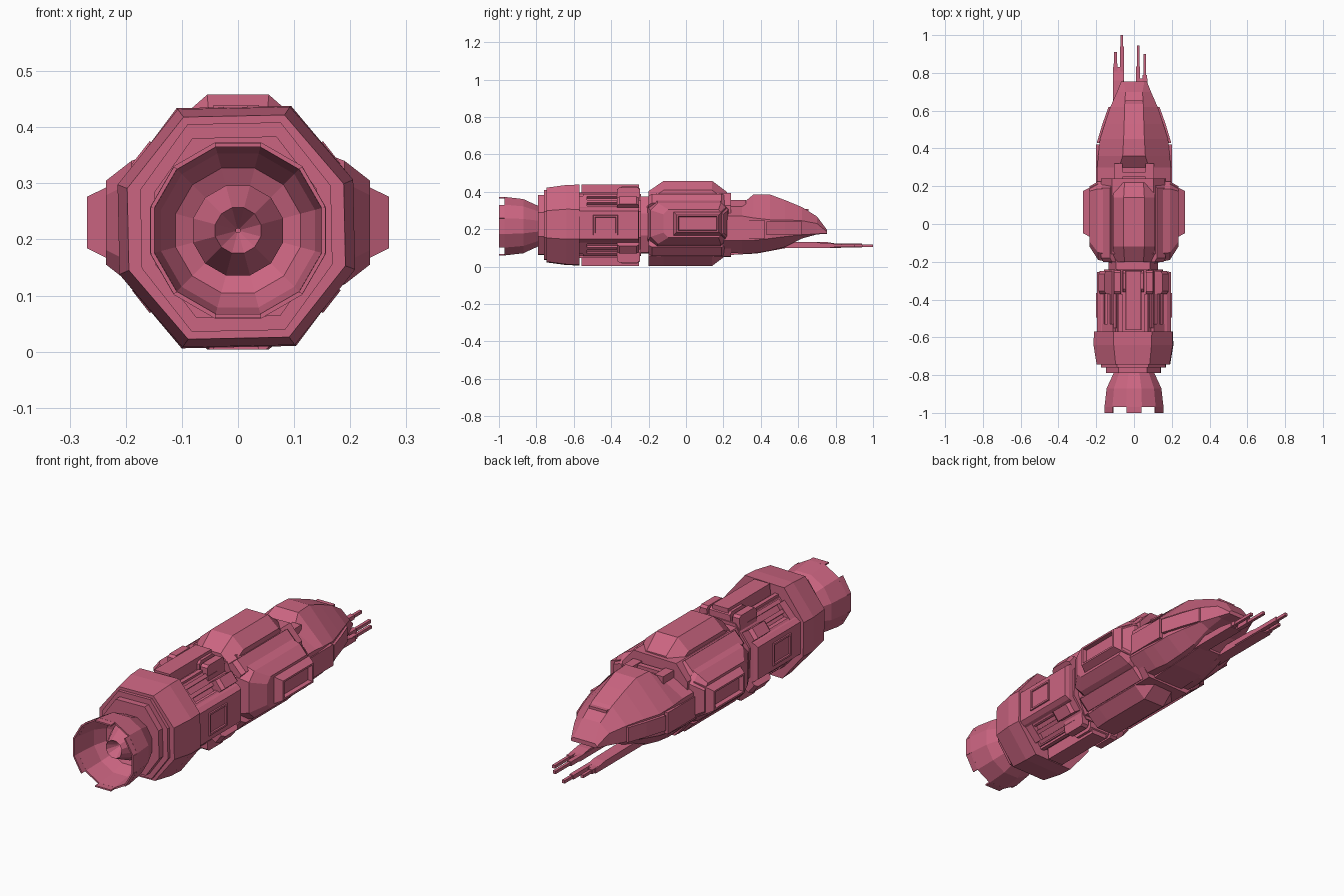
import bpy, bmesh, math

CX, CZ = -0.003, 0.222          # long axis of the hull
RED = bpy.data.materials.new("hull_red")
RED.diffuse_color = (0.6, 0.13, 0.22, 1)


def finish(name, bm):
    bmesh.ops.recalc_face_normals(bm, faces=bm.faces)
    me = bpy.data.meshes.new(name)
    bm.to_mesh(me)
    bm.free()
    me.materials.append(RED)
    ob = bpy.data.objects.new(name, me)
    bpy.context.collection.objects.link(ob)
    return ob


def loft(name, rings, closed=False, recess=None):
    """Bridge rings of 3D points; cap both ends unless closed into a loop."""
    bm = bmesh.new()
    vs = [[bm.verts.new(p) for p in r] for r in rings]
    n = len(vs[0])
    pairs = list(zip(vs, vs[1:])) + ([(vs[-1], vs[0])] if closed else [])
    for a, b in pairs:
        for i in range(n):
            j = (i + 1) % n
            bm.faces.new((a[i], a[j], b[j], b[i]))
    if not closed:
        bm.faces.new(vs[0])
        end = bm.faces.new(vs[-1])
        bmesh.ops.recalc_face_normals(bm, faces=bm.faces)
        if recess:
            bmesh.ops.inset_region(bm, faces=[end], thickness=recess[0])
            bmesh.ops.inset_region(bm, faces=[end], thickness=0.004, depth=-recess[1])
    return finish(name, bm)


def octa(y, hx, hz, tx, tz):
    pts = [(tx, -hz), (hx, -tz), (hx, tz), (tx, hz), (-tx, hz), (-hx, tz), (-hx, -tz), (-tx, -hz)]
    a = math.radians(1.2)       # the hull octagon sits slightly turned
    return [(CX + x * math.cos(a) - z * math.sin(a), y, CZ + x * math.sin(a) + z * math.cos(a)) for x, z in pts]


def lathe(name, prof, n=12):
    ang = [2 * math.pi * (i + 0.5) / n for i in range(n)]
    return loft(name, [[(r * math.cos(a), y, 0.216 + r * math.sin(a)) for a in ang] for y, r in prof], True)


def radial(name, deg, r0, r1, w, y0, y1, top=1.0, ch=0.0, off=0.0):
    """Block lying on the hull at an angle round the axis; w is its half width."""
    a = math.radians(deg)
    c, s = math.cos(a), math.sin(a)

    def ring(y, h):
        pts = [(-w, r0), (w, r0), (w * top, h), (-w * top, h)]
        return [(CX - (u + off) * s + v * c, y, CZ + (u + off) * c + v * s) for u, v in pts]
    rings = [ring(y0, r1 - ch), ring(y1, r1 - ch)]
    if ch:
        rings[1:1] = [ring(y0 + 1.3 * ch, r1), ring(y1 - 1.3 * ch, r1)]
    return loft(name, rings)


def box(name, x0, x1, y0, y1, z0, z1):
    return loft(name, [[(x0, y, z0), (x1, y, z0), (x1, y, z1), (x0, y, z1)] for y in (y0, y1)])


def mirror(ob):
    m = ob.modifiers.new("mirror", 'MIRROR')
    m.use_axis = (True, False, False)


# Engine bell with notched lip, and the inner nozzle
lathe("engine_bell", [(-0.97, 0.162), (-0.87, 0.15), (-0.79, 0.112), (-0.75, 0.10),
                      (-0.75, 0.01), (-0.79, 0.01), (-0.80, 0.083), (-0.815, 0.115), (-0.87, 0.142), (-0.97, 0.154)])
for d in (0, 30, 90, 150, 180, 210, 270, 330):
    radial("bell_tooth", d, 0.149, 0.156, 0.041, -1.0, -0.965).location = (-CX, 0, 0.216 - CZ)
lathe("inner_nozzle", [(-0.78, 0.083), (-0.83, 0.083), (-0.92, 0.042), (-0.86, 0.004), (-0.78, 0.004)])

# Stepped octagonal engine housing
loft("engine_housing", [octa(*r) for r in [
    (-0.79, 0.145, 0.16, 0.075, 0.065), (-0.76, 0.145, 0.16, 0.075, 0.065),
    (-0.76, 0.17, 0.185, 0.083, 0.07), (-0.745, 0.17, 0.185, 0.083, 0.07),
    (-0.745, 0.193, 0.198, 0.09, 0.073), (-0.64, 0.21, 0.212, 0.1, 0.08),
    (-0.57, 0.207, 0.214, 0.102, 0.08), (-0.57, 0.15, 0.15, 0.07, 0.06)]])

# Core tube through the machinery bay and the mid body
loft("core", [octa(-0.6, 0.155, 0.165, 0.08, 0.07), octa(-0.24, 0.155, 0.165, 0.08, 0.07),
              octa(-0.24, 0.13, 0.15, 0.09, 0.06), octa(-0.16, 0.13, 0.15, 0.09, 0.06),
              octa(-0.16, 0.17, 0.17, 0.11, 0.1), octa(0.24, 0.17, 0.17, 0.11, 0.1)])

# Machinery bay: top and bottom rails
for d in (90, 270):
    radial("spine_rail", d, 0.13, 0.218, 0.045, -0.56, -0.25, 0.9)
    radial("spine_clamp", d, 0.13, 0.205, 0.06, -0.36, -0.245, 0.9, 0.012)
    for o in (-0.085, 0.085):
        radial("rail_block", d, 0.12, 0.20, 0.022, -0.37, -0.245, 0.8, 0.01, o)
        radial("rail_pipe", d, 0.15, 0.175, 0.01, -0.57, -0.37, 1, 0, o * 0.8)
# Side panels with a small framed window
for s in (-1, 1):
    panel = [(0.14, -0.57, -0.25, 0.10), (0.175, -0.57, -0.25, 0.09), (0.195, -0.57, -0.255, 0.075)]
    loft("bay_side_panel", [[(s * x, a, CZ - h), (s * x, b, CZ - h), (s * x, b, CZ + h), (s * x, a, CZ + h)]
                            for x, a, b, h in panel])
    loft("bay_window", [[(s * x, a, CZ - h), (s * x, b, CZ - h), (s * x, b, CZ + h), (s * x, a, CZ + h)]
                        for x, a, b, h in [(0.18, -0.5, -0.36, 0.056), (0.201, -0.495, -0.365, 0.052)]],
         recess=(0.012, 0.008))
# Diagonal blocks and pipes
for d in (38, 142, 218, 322):
    radial("bay_block", d, 0.13, 0.216, 0.032, -0.37, -0.25, 0.8, 0.012)
    radial("bay_rear_block", d + (4 if d in (38, 218) else -4), 0.13, 0.185, 0.05, -0.57, -0.53, 0.85)
for d in (44, 136, 224, 316):
    for o in (-0.045, 0.0, 0.045):
        radial("bay_pipe", d, 0.15, 0.182, 0.009, -0.55, -0.3, 1, 0, o)
    radial("mid_body_strip", d, 0.13, 0.205, 0.045, -0.2, 0.21, 0.75, 0.015)

# Mid body: upper and lower armour slabs
for name, s, e in (("upper_slab", 1, 0.236), ("lower_slab", -1, 0.218)):
    def slab(y, w, t, h):
        return [(-w, y, CZ + s * 0.1), (w, y, CZ + s * 0.1), (w, y, CZ + s * (h - 0.05)),
                (t, y, CZ + s * h), (-t, y, CZ + s * h), (-w, y, CZ + s * (h - 0.05))]
    loft(name, [slab(-0.2, 0.105, 0.05, e - 0.055 if s > 0 else e), slab(-0.12, 0.112, 0.055, e),
                slab(0.14, 0.112, 0.055, e), slab(0.22, 0.1, 0.05, e - 0.06)])

# Side pods with recessed hatch
for s in (-1, 1):
    def pod(x, y0, y1, h):
        c = 0.35 * h
        pts = [(y0, -h + c), (y0 + c, -h), (y1 - c, -h), (y1, -h + c),
               (y1, h - c), (y1 - c, h), (y0 + c, h), (y0, h - c)]
        return [(s * x, y, 0.23 + z) for y, z in pts]
    loft("side_pod", [pod(0.10, -0.21, 0.23, 0.145), pod(0.19, -0.19, 0.225, 0.11),
                      pod(0.235, -0.12, 0.2, 0.075)])
    loft("pod_hatch", [[(s * x, a, 0.23 - h), (s * x, b, 0.23 - h), (s * x, b, 0.23 + h), (s * x, a, 0.23 + h)]
                       for x, a, b, h in [(0.19, -0.09, 0.215, 0.085), (0.269, -0.05, 0.175, 0.046)]],
         recess=(0.012, 0.02))

# Nose hull: y, bottom half width and z, side half width and z range, top half width and z
nose = [(0.20, 0.12, 0.075, 0.195, 0.14, 0.27, 0.09, 0.33), (0.30, 0.12, 0.07, 0.195, 0.14, 0.27, 0.08, 0.335),
        (0.36, 0.11, 0.07, 0.19, 0.14, 0.26, 0.06, 0.385), (0.45, 0.10, 0.085, 0.18, 0.15, 0.25, 0.055, 0.385),
        (0.53, 0.09, 0.105, 0.155, 0.16, 0.25, 0.052, 0.355), (0.62, 0.08, 0.15, 0.125, 0.17, 0.245, 0.05, 0.318),
        (0.70, 0.07, 0.172, 0.09, 0.175, 0.23, 0.045, 0.268), (0.755, 0.06, 0.175, 0.068, 0.177, 0.185, 0.055, 0.195)]
loft("nose_hull", [[(-b, y, zb), (b, y, zb), (w, y, zl), (w, y, zu), (t, y, zt), (-t, y, zt), (-w, y, zu), (-w, y, zl)]
                   for y, b, zb, w, zl, zu, t, zt in nose])
# Cheek panels, collar and brow
mirror(loft("cheek_panel", [[(x - 0.05, y, 0.165), (x, y, 0.17), (x, y, 0.24), (x - 0.05, y, 0.245)]
                            for y, x in ((0.43, 0.197), (0.53, 0.167), (0.62, 0.135))]))
mirror(box("collar_block", 0.06, 0.105, 0.24, 0.32, 0.30, 0.355))
box("collar_bar", -0.1, 0.1, 0.25, 0.275, 0.30, 0.35)
box("canopy_brow", -0.045, 0.045, 0.635, 0.655, 0.27, 0.308)
mirror(box("collar_side", 0.15, 0.2, 0.215, 0.42, 0.15, 0.25))

# Belly keel and gun beams with barrels
loft("belly_keel", [[(-w, y, z), (w, y, z), (w, y, 0.13), (-w, y, 0.13)]
                    for y, w, z in ((0.2, 0.08, 0.06), (0.38, 0.08, 0.07), (0.54, 0.06, 0.1))])
for x0, x1, ye in ((-0.112, -0.056, 0.83), (0.012, 0.072, 0.77)):
    loft("gun_beam", [[(x0, y, 0.098), (x1, y, 0.098), (x1, y, z), (x0, y, z)]
                      for y, z in ((0.35, 0.135), (0.76 if x0 < 0 else 0.7, 0.13), (ye, 0.118))])
for x, ye in ((-0.098, 0.91), (-0.064, 1.0), (0.022, 0.945), (0.057, 0.90)):
    box("gun_barrel", x - 0.007, x + 0.007, 0.65, ye, 0.105, 0.119)
    box("barrel_sleeve", x - 0.011, x + 0.011, 0.65, ye - 0.11 if x > 0 else ye - 0.06, 0.102, 0.122)
